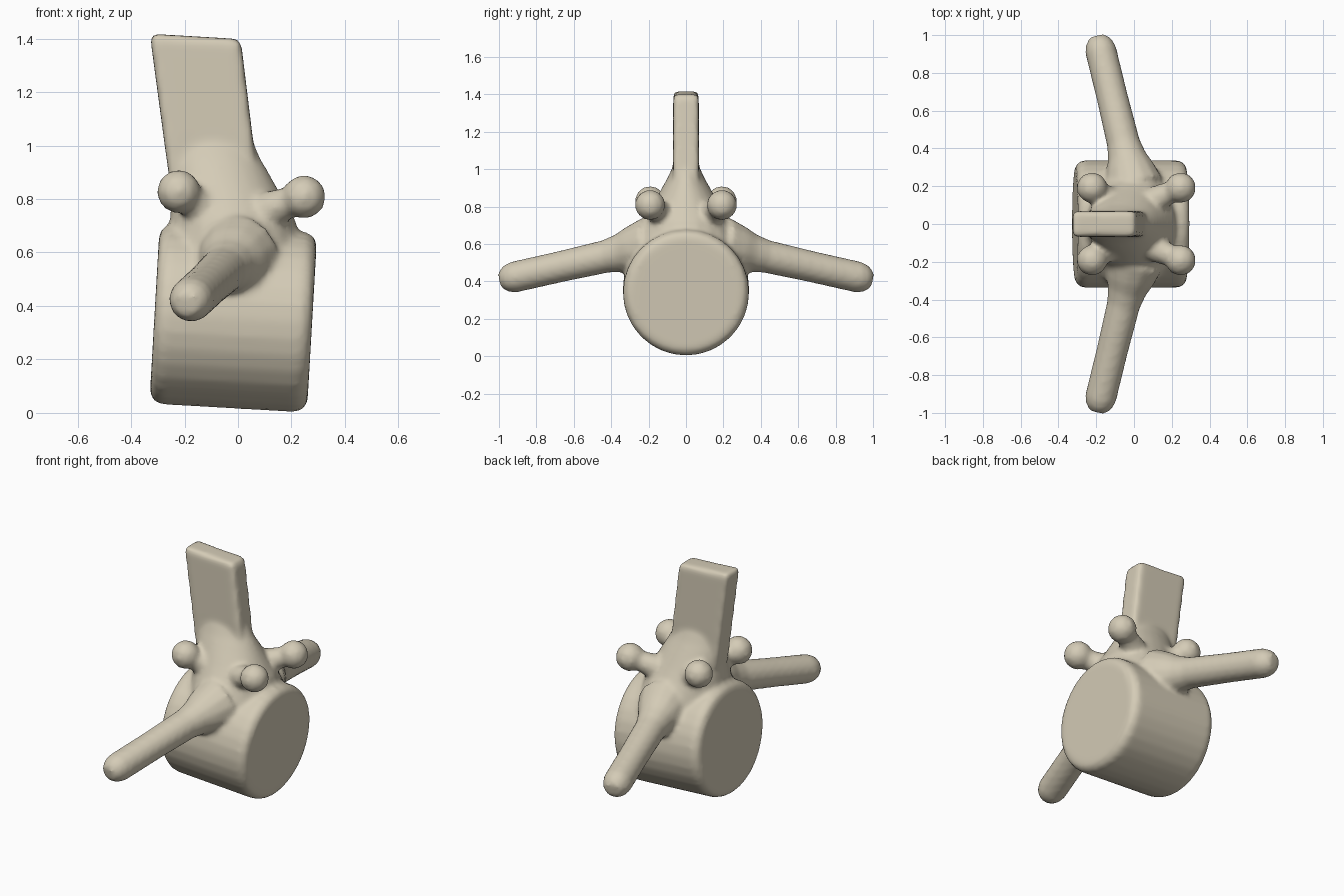
import bpy, bmesh, math
from mathutils import Vector, Matrix

if "Cube" in bpy.data.objects:
    bpy.data.objects.remove(bpy.data.objects["Cube"])

clay = bpy.data.materials.new("clay_beige")
clay.diffuse_color = (0.66, 0.60, 0.47, 1)
clay.use_nodes = True
clay.node_tree.nodes["Principled BSDF"].inputs["Base Color"].default_value = clay.diffuse_color
bm = bmesh.new()


def loft(rings):
    """Skin a list of equal-length point rings and cap both ends."""
    loops = [[bm.verts.new(p) for p in ring] for ring in rings]
    n = len(loops[0])
    faces = [bm.faces.new(loops[0][::-1]), bm.faces.new(loops[-1])]
    for a, b in zip(loops, loops[1:]):
        for i in range(n):
            j = (i + 1) % n
            faces.append(bm.faces.new((a[i], a[j], b[j], b[i])))
    bmesh.ops.recalc_face_normals(bm, faces=faces)


def rod(start, end, stations, sides):
    """Round bar between two points; stations are (distance, radius)."""
    start, end = Vector(start), Vector(end)
    axis = (end - start).normalized()
    u = axis.orthogonal().normalized()
    v = axis.cross(u)
    angles = [math.tau * i / sides for i in range(sides)]
    loft([[start + axis * d + (u * math.cos(a) + v * math.sin(a)) * r
           for a in angles] for d, r in stations])


# Drum: slightly tilted, with rounded rims
left, right = (-0.312, 0, 0.371), (0.277, 0, 0.337)
L = (Vector(right) - Vector(left)).length
rod(left, right, [(0, 0.295), (0.012, 0.322), (0.04, 0.337),
                  (L - 0.04, 0.337), (L - 0.012, 0.322), (L, 0.295)], 32)

# Shoulder hub: ellipses narrowing up to the fin (z, centre x, half x, half y)
hub = [(0.48, -0.01, 0.25, 0.31), (0.62, -0.01, 0.25, 0.285),
       (0.72, -0.02, 0.235, 0.235), (0.80, -0.04, 0.21, 0.185),
       (0.88, -0.065, 0.19, 0.14), (0.95, -0.085, 0.17, 0.10),
       (1.02, -0.10, 0.155, 0.068)]
loft([[(cx + hx * math.cos(math.tau * i / 24), hy * math.sin(math.tau * i / 24), z)
       for i in range(24)] for z, cx, hx, hy in hub])

# Upright fin: leaning slab with bevelled edges
fin = bmesh.ops.create_cube(bm, size=2)["verts"]
for v in fin:
    sx, sy, top = v.co.x, v.co.y, v.co.z > 0
    if top:
        v.co = (-0.160 + 0.170 * sx, 0.068 * sy, 1.408 - 0.010 * sx)
    else:
        v.co = (-0.082 + 0.165 * sx, 0.070 * sy, 0.80)
edges = list({e for v in fin for e in v.link_edges})
bmesh.ops.bevel(bm, geom=edges, offset=0.022, segments=2, profile=0.5,
                affect='EDGES')

for side in (-1, 1):
    # Arms: flared root, rounded tip
    rod((0.0, side * 0.20, 0.585), (-0.195, side * 0.997, 0.405),
        [(0, 0.16), (0.10, 0.13), (0.16, 0.105), (0.24, 0.089), (0.50, 0.084),
         (0.76, 0.084), (0.80, 0.073), (0.835, 0.045)], 14)
    # Knobs on short stalks
    for knob in ((-0.222, side * 0.192, 0.828), (0.247, side * 0.192, 0.808)):
        root = (-0.04, side * 0.06, 0.70)
        reach = (Vector(knob) - Vector(root)).length
        rod(root, knob, [(0, 0.09), (reach * 0.6, 0.07), (reach, 0.05)], 10)
        bmesh.ops.create_icosphere(bm, subdivisions=2, radius=0.084,
                                   matrix=Matrix.Translation(knob))

mesh = bpy.data.meshes.new("drum_body_with_arms")
bm.to_mesh(mesh)
bm.free()
mesh.materials.append(clay)
body = bpy.data.objects.new("drum_body_with_arms", mesh)
bpy.context.collection.objects.link(body)

# Fuse all parts into one skin and soften the joins
fuse = body.modifiers.new("fuse", 'REMESH')
fuse.mode = 'VOXEL'
fuse.voxel_size = 0.015
fuse.use_smooth_shade = True
soften = body.modifiers.new("soften", 'SMOOTH')
soften.factor = 0.5
soften.iterations = 5
